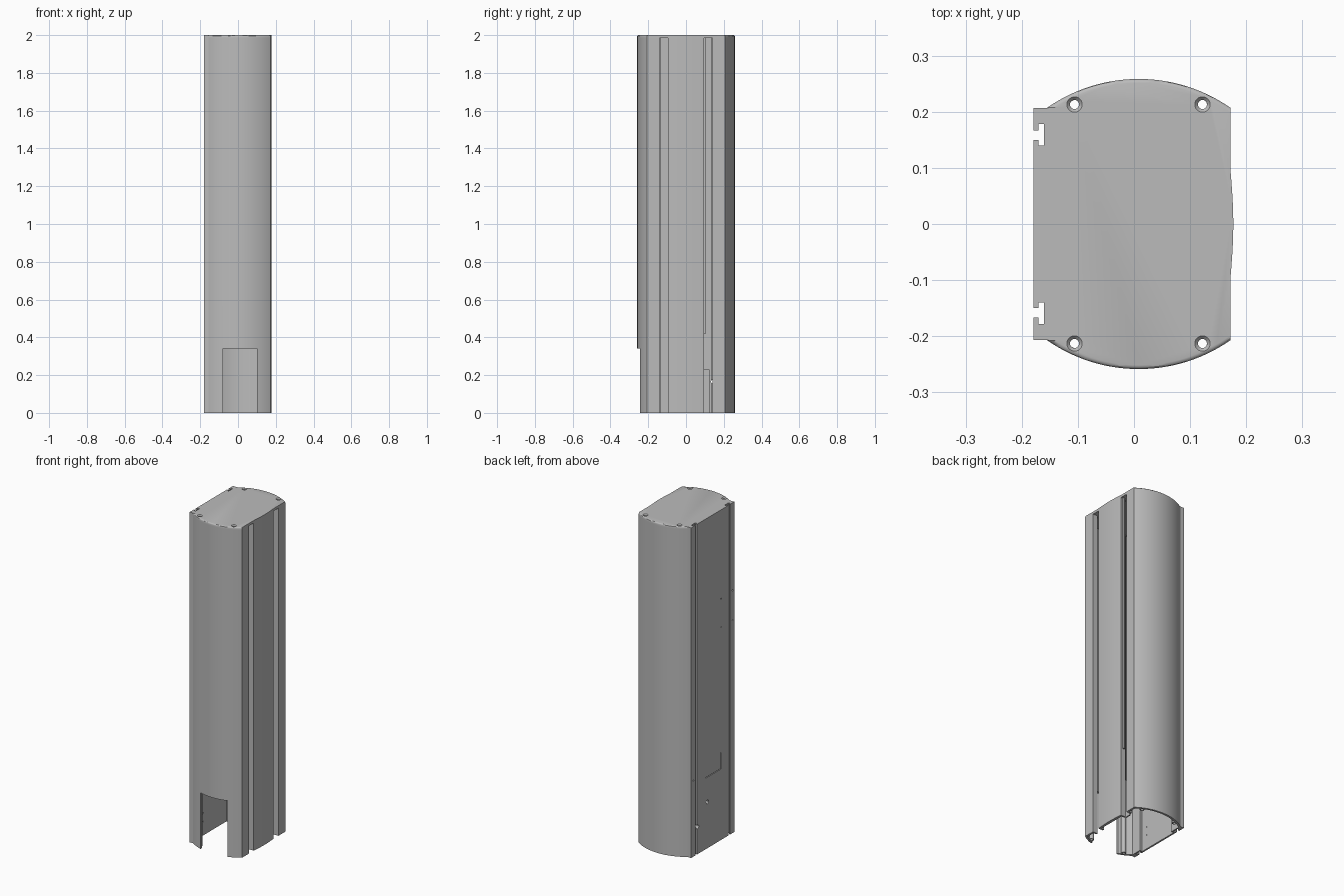
import bpy, bmesh, math
from mathutils import Matrix, Vector

cube = bpy.data.objects.get("Cube")
if cube:
    bpy.data.objects.remove(cube, do_unlink=True)

grey = bpy.data.materials.new("aluminium_grey")
grey.use_nodes = True
COLOR = (0.5, 0.5, 0.5, 1)
grey.diffuse_color = COLOR
grey.node_tree.nodes["Principled BSDF"].inputs["Base Color"].default_value = COLOR

HEIGHT, CAP_Z = 2.0, 1.985
LEFT, RIGHT, CORNER = -0.179, 0.172, 0.207
ARC_X, ARC_Y, RADIUS, WALL = 0.0085, -0.0268, 0.2853, 0.012


def arc(radius, x0, x1, steps=28):
    """Points of the bowed front/back wall between two x positions."""
    a0 = math.acos((x0 - ARC_X) / radius)
    a1 = math.acos((x1 - ARC_X) / radius)
    angles = [a0 + (a1 - a0) * i / steps for i in range(steps + 1)]
    return [(ARC_X + radius * math.cos(a), ARC_Y + radius * math.sin(a)) for a in angles]


def mirrored(path):
    """Continue a half path with its reflection across y = 0."""
    return path + [(x, -y) for x, y in reversed(path)]


def add_object(name, bm):
    bmesh.ops.recalc_face_normals(bm, faces=bm.faces)
    mesh = bpy.data.meshes.new(name)
    bm.to_mesh(mesh)
    bm.free()
    mesh.materials.append(grey)
    obj = bpy.data.objects.new(name, mesh)
    bpy.context.collection.objects.link(obj)
    return obj


def prism(outline, z0, z1):
    bm = bmesh.new()
    face = bm.faces.new([bm.verts.new((x, y, z0)) for x, y in outline])
    up = bmesh.ops.extrude_face_region(bm, geom=[face])["geom"]
    bmesh.ops.translate(bm, vec=(0, 0, z1 - z0),
                        verts=[v for v in up if isinstance(v, bmesh.types.BMVert)])
    return bm


def add_box(bm, low, high):
    low, high = Vector(low), Vector(high)
    bmesh.ops.create_cube(bm, size=1, matrix=Matrix.Translation((low + high) / 2)
                          @ Matrix.Diagonal((*(high - low), 1)))


def add_cone(bm, center, r1, r2, depth, turn=Matrix()):
    bmesh.ops.create_cone(bm, cap_ends=True, segments=24, radius1=r1, radius2=r2,
                          depth=depth, matrix=Matrix.Translation(center) @ turn)


def carve(obj, *cutter_meshes):
    """Subtract cutters, bake the result and remove the cutters."""
    cutters = []
    for bm in cutter_meshes:
        cutter = add_object("cutter", bm)
        cutter.hide_render = True
        mod = obj.modifiers.new("cut", "BOOLEAN")
        mod.operation, mod.solver, mod.object = "DIFFERENCE", "EXACT", cutter
        cutters.append(cutter)
    graph = bpy.context.evaluated_depsgraph_get()
    baked = bpy.data.meshes.new_from_object(obj.evaluated_get(graph))
    obj.modifiers.clear()
    obj.data = baked
    for cutter in cutters:
        bpy.data.objects.remove(cutter, do_unlink=True)


def smooth(obj):
    bpy.ops.object.select_all(action="DESELECT")
    obj.select_set(True)
    bpy.context.view_layer.objects.active = obj
    bpy.ops.object.shade_smooth_by_angle(angle=math.radians(30))


# Shared outline: bowed wall, then the corner and the T-slot on the left edge
t_slot = [(LEFT, CORNER), (LEFT, 0.167), (-0.17, 0.167), (-0.17, 0.178), (-0.16, 0.178),
          (-0.16, 0.14), (-0.17, 0.14), (-0.17, 0.15), (LEFT, 0.15)]
half_outer = arc(RADIUS, RIGHT, -0.155) + t_slot
bulge = [(RIGHT + 0.005 * math.cos(math.pi / 2 * i / 6), 0.095 * i / 6) for i in range(-6, 7)]

# Extruded column shell, open along the right side
outer = mirrored([(RIGHT, 0.14)] + half_outer)
inner = mirrored([(0.14, 0.14), (0.14, 0.15), (0.16, 0.15)]
                 + arc(RADIUS - WALL, 0.16, -0.145)
                 + [(-0.152, 0.194), (-0.152, 0.132), (-0.169, 0.132)])
shell = add_object("column_shell", prism(outer + inner[::-1], 0, CAP_Z))

# Front service opening, wall holes and seam of the side hatch
opening = bmesh.new()
add_box(opening, (-0.08, -0.4, -0.1), (0.1, -0.15, 0.34))
holes = bmesh.new()
side = Matrix.Rotation(math.pi / 2, 4, "Y")
for y, z, r in ((0.05, 0.28, 0.012), (0.145, 0.165, 0.012), (-0.08, 1.46, 0.004),
                (-0.08, 1.29, 0.004), (-0.19, 1.47, 0.004), (-0.19, 1.29, 0.004),
                (0.185, 0.46, 0.004)):
    add_cone(holes, (-0.17, y, z), r, r, 0.06, side)
for z in (0.085, 0.135):
    add_cone(holes, (-0.16, -0.094, z), 0.004, 0.004, 0.024, side)
seam = bmesh.new()
add_box(seam, (-0.2, -0.08, 0.43), (-0.174, 0.07, 0.434))
seam_side = bmesh.new()
add_box(seam_side, (-0.2, -0.08, 0.43), (-0.174, -0.076, 0.53))
carve(shell, opening, holes, seam, seam_side)
smooth(shell)

# Gently bowed right panel with inward lips
panel = add_object("right_panel", prism(
    bulge + [(0.14, 0.095), (0.14, 0.085), (0.16, 0.085),
             (0.16, -0.085), (0.14, -0.085), (0.14, -0.095)], 0, CAP_Z))
smooth(panel)

# Strip and bracket recessed in the rear cable slot
for name, low, high in (("slot_strip", (0.15, 0.09, 0.42), (0.16, 0.105, CAP_Z)),
                        ("slot_bracket", (0.13, 0.09, 0), (0.138, 0.125, 0.23))):
    bm = bmesh.new()
    add_box(bm, low, high)
    add_object(name, bm)

# Hollow screw bosses running down the inside
screws = [(x, y) for x in (-0.106, 0.122) for y in (-0.213, 0.213)]
for i, (x, y) in enumerate(screws):
    rings = []
    bm = bmesh.new()
    for r, z in ((0.008, 0), (0.0135, 0), (0.0135, CAP_Z), (0.008, CAP_Z)):
        rings.append([bm.verts.new((x + r * math.cos(math.tau * k / 20),
                                    y + r * math.sin(math.tau * k / 20), z)) for k in range(20)])
    for a, b in zip(rings, rings[1:] + rings[:1]):
        for k in range(20):
            n = (k + 1) % 20
            bm.faces.new((a[k], a[n], b[n], b[k]))
    smooth(add_object(f"screw_boss_{i + 1}", bm))

# End cap with rounded front and back rims and countersunk holes
bm = prism(bulge + mirrored(half_outer), CAP_Z, HEIGHT)
rim = [e for e in bm.edges
       if all(v.co.z > HEIGHT - 0.001 and abs(v.co.y) > CORNER - 0.001 and v.co.x > -0.16
              for v in e.verts)]
bmesh.ops.bevel(bm, geom=rim, offset=0.007, segments=3, profile=0.5, affect="EDGES")
cap = add_object("top_cap", bm)
drill, sink = bmesh.new(), bmesh.new()
for x, y in screws:
    add_cone(drill, (x, y, HEIGHT), 0.008, 0.008, 0.1)
    add_cone(sink, (x, y, HEIGHT), 0.008, 0.0195, 0.012)
carve(cap, drill, sink)
smooth(cap)
